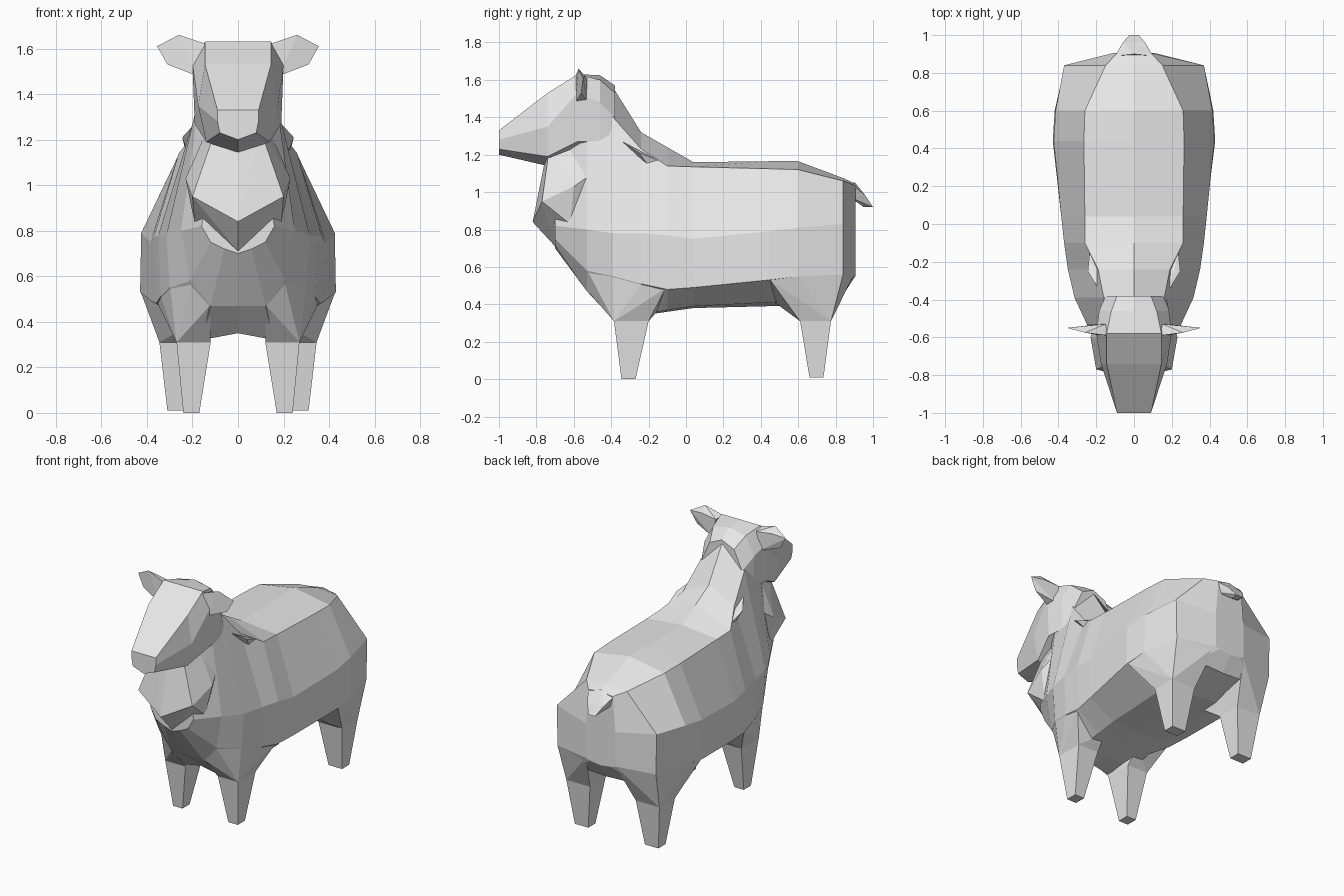
import bpy, bmesh

wool = bpy.data.materials.new("light_grey")
wool.diffuse_color = (0.8, 0.8, 0.8, 1)


def finish(name, bm):
    bmesh.ops.recalc_face_normals(bm, faces=bm.faces)
    me = bpy.data.meshes.new(name)
    bm.to_mesh(me)
    bm.free()
    me.materials.append(wool)
    ob = bpy.data.objects.new(name, me)
    bpy.context.collection.objects.link(ob)
    return ob


def loft(name, stations):
    """Skin half sections (top centre to bottom centre) mirrored in x, along y."""
    bm = bmesh.new()
    rings = []
    for y, half in stations:
        ring = half + [(-x, z) for x, z in half[-2:0:-1]]
        rings.append([bm.verts.new((x, y, z)) for x, z in ring])
    n = len(rings[0])
    for a, b in zip(rings, rings[1:]):
        for i in range(n):
            j = (i + 1) % n
            bm.faces.new((a[i], a[j], b[j], b[i]))
    bm.faces.new(rings[0])
    bm.faces.new(rings[-1])
    return finish(name, bm)


def hull(name, points):
    bm = bmesh.new()
    for p in points:
        bm.verts.new(p)
    res = bmesh.ops.convex_hull(bm, input=bm.verts)
    loose = {e for e in res["geom_interior"] + res["geom_unused"]
             if isinstance(e, bmesh.types.BMVert)}
    bmesh.ops.delete(bm, geom=list(loose), context='VERTS')
    bmesh.ops.dissolve_limit(bm, angle_limit=0.03, verts=bm.verts, edges=bm.edges)
    return finish(name, bm)


def flip(points):
    return [(-x, y, z) for x, y, z in points]


def rect(x0, x1, y0, y1, z):
    return [(x, y, z) for x in (x0, x1) for y in (y0, y1)]


# Body with neck, from rump to chest
loft("body", [
    (0.905, [(0, 1.045), (.09, 1.035), (.11, .80), (.11, .57), (.08, .56), (0, .55)]),
    (0.84, [(0, 1.075), (.15, 1.06), (.37, .83), (.365, .56), (.22, .46), (0, .45)]),
    (0.60, [(0, 1.165), (.26, 1.12), (.415, .81), (.42, .55), (.25, .42), (0, .39)]),
    (0.44, [(0, 1.165), (.265, 1.125), (.425, .79), (.43, .53), (.20, .41), (0, .39)]),
    (0.04, [(0, 1.16), (.26, 1.135), (.385, .75), (.38, .49), (.20, .39), (0, .38)]),
    (-0.10, [(0, 1.24), (.26, 1.14), (.37, .77), (.36, .48), (.20, .37), (0, .36)]),
    (-0.24, [(0, 1.32), (.19, 1.23), (.35, .78), (.34, .51), (.20, .34), (0, .35)]),
    (-0.39, [(0, 1.56), (.16, 1.40), (.315, .78), (.30, .55), (.16, .32), (0, .35)]),
    (-0.53, [(0, 1.55), (.16, 1.44), (.25, .80), (.21, .58), (.12, .47), (0, .47)]),
    (-0.70, [(0, 1.18), (.10, 1.14), (.16, .82), (.12, .75), (.06, .72), (0, .70)]),
])

# Head
loft("head", [
    (-1.0, [(0, 1.33), (.09, 1.33), (.09, 1.28), (.08, 1.23), (0, 1.20)]),
    (-0.74, [(0, 1.53), (.145, 1.53), (.175, 1.35), (.14, 1.19), (0, 1.14)]),
    (-0.58, [(0, 1.63), (.145, 1.63), (.20, 1.53), (.19, 1.27), (0, 1.16)]),
    (-0.46, [(0, 1.625), (.12, 1.60), (.185, 1.48), (.18, 1.27), (0, 1.20)]),
    (-0.38, [(0, 1.57), (.09, 1.53), (.15, 1.40), (.17, 1.29), (0, 1.20)]),
])

# Wool ruff under the chin
ruff = [(0, -.82, .84), (0, -.74, 1.24), (.10, -.73, 1.24), (.20, -.77, .95),
        (.23, -.60, 1.03), (.12, -.60, 1.28), (.19, -.62, .83),
        (0, -.70, .71), (.20, -.50, 1.10)]
hull("ruff", ruff + flip(ruff[2:7] + ruff[8:]))

# Tail
tail = [(.10, .89, 1.04), (.06, .96, .98), (.025, 1.0, .92), (.08, .88, .97), (.02, .95, .92)]
hull("tail", tail + flip(tail) + [(0, .90, 1.055)])

# Ears, wool tufts, thighs, shoulders and legs on both sides
ear = [(.14, -.59, 1.62), (.26, -.575, 1.66), (.355, -.55, 1.61), (.31, -.56, 1.53),
       (.18, -.59, 1.48), (.18, -.53, 1.49), (.15, -.53, 1.61), (.26, -.54, 1.62)]
tuft = [(.19, -.34, 1.27), (.245, -.25, 1.21), (.235, -.15, 1.17), (.22, -.20, 1.14),
        (.18, -.20, 1.19)]
shoulder = [(.12, -.53, .475), (.205, -.525, .575), (.298, -.39, .55), (.338, -.24, .51),
            (.355, -.11, .485), (.13, -.12, .40)] + rect(.12, .27, -.385, -.20, .31)
front_leg = rect(.12, .27, -.385, -.20, .31) + rect(.17, .24, -.345, -.27, 0)
thigh = [(.427, .45, .53), (.42, .60, .55), (.365, .84, .56), (.11, .903, .57),
         (.15, .46, .42), (.13, .84, .47)] + rect(.17, .345, .61, .775, .31)
back_leg = rect(.17, .345, .61, .775, .31) + rect(.21, .31, .66, .735, .01)
parts = {"ear": ear, "wool_tuft": tuft, "shoulder": shoulder, "front_leg": front_leg,
         "thigh": thigh, "back_leg": back_leg}
for name, pts in parts.items():
    hull(name + "_right", pts)
    hull(name + "_left", flip(pts))
